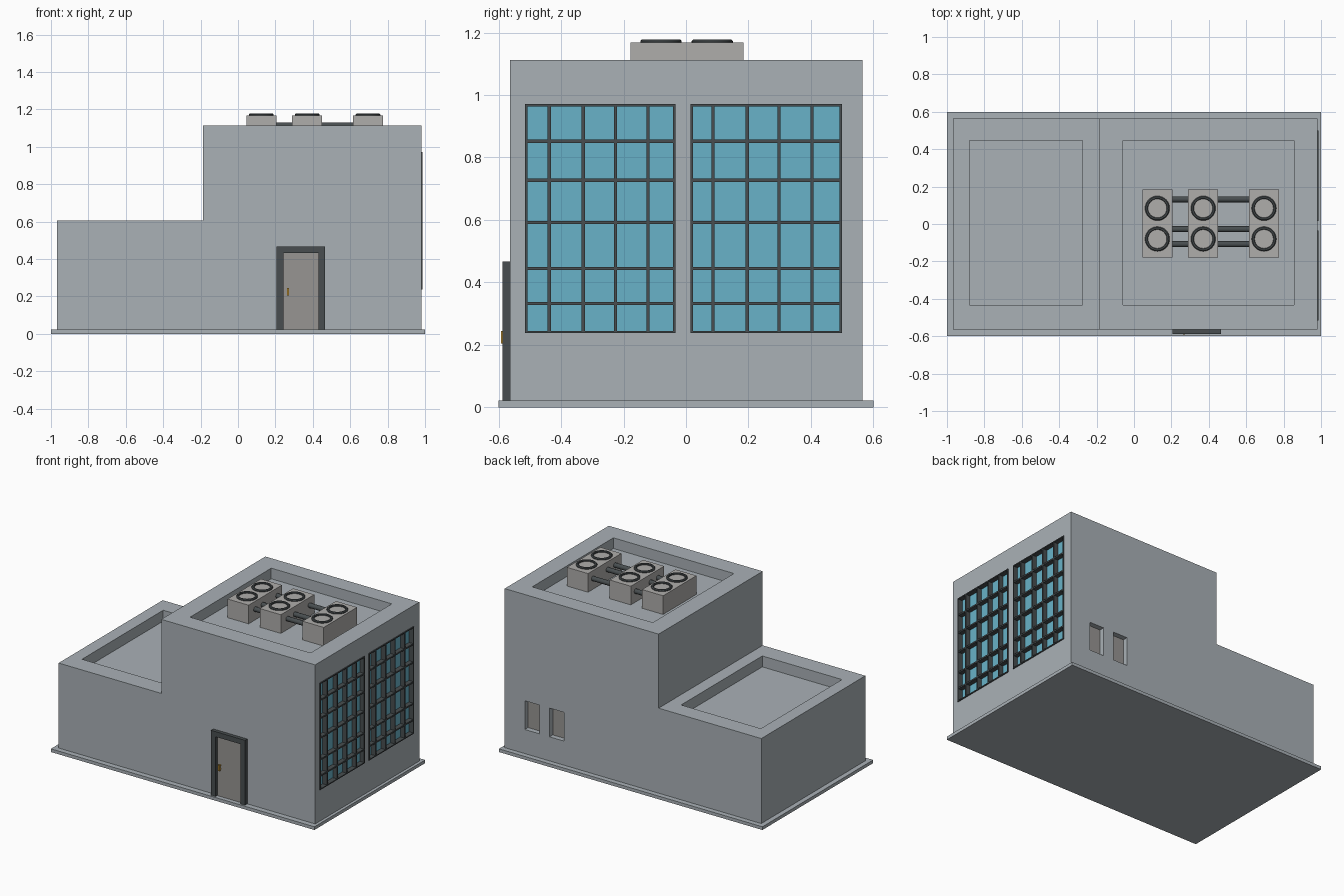
import bpy, bmesh, math
from mathutils import Matrix, Vector

if "Cube" in bpy.data.objects:
    bpy.data.objects.remove(bpy.data.objects["Cube"])


def material(name, r, g, b):
    m = bpy.data.materials.new(name)
    m.diffuse_color = (r, g, b, 1)
    m.use_nodes = True
    m.node_tree.nodes["Principled BSDF"].inputs["Base Color"].default_value = m.diffuse_color
    return m


WALL = material("wall", 0.40, 0.44, 0.47)
DARK = material("dark_metal", 0.065, 0.076, 0.08)
GLASS = material("glass", 0.14, 0.45, 0.58)
PANEL = material("panel", 0.31, 0.30, 0.29)
UNIT = material("vent_unit", 0.43, 0.42, 0.41)
BRASS = material("brass", 0.65, 0.35, 0.04)


def finish(name, bm, mat):
    bmesh.ops.recalc_face_normals(bm, faces=bm.faces)
    me = bpy.data.meshes.new(name)
    bm.to_mesh(me)
    bm.free()
    ob = bpy.data.objects.new(name, me)
    bpy.context.collection.objects.link(ob)
    if mat:
        me.materials.append(mat)
    return ob


def boxes(name, spans, mat=None):
    """One object from boxes given as (x0, x1, y0, y1, z0, z1)."""
    bm = bmesh.new()
    for x0, x1, y0, y1, z0, z1 in spans:
        centre = Vector((x0 + x1, y0 + y1, z0 + z1)) / 2
        size = Matrix.Diagonal((x1 - x0, y1 - y0, z1 - z0, 1))
        bmesh.ops.create_cube(bm, size=1, matrix=Matrix.Translation(centre) @ size)
    return finish(name, bm, mat)


def smooth(ob):
    bpy.ops.object.select_all(action='DESELECT')
    bpy.context.view_layer.objects.active = ob
    ob.select_set(True)
    bpy.ops.object.shade_smooth_by_angle(angle=math.radians(35))


# Ground slab
boxes("base_slab", [(-1, 1, -0.6, 0.6, 0, 0.022)], WALL)

# Stepped building body: side profile pushed through the depth
bm = bmesh.new()
profile = [(-0.967, 0.022), (0.98, 0.022), (0.98, 1.113),
           (-0.188, 1.113), (-0.188, 0.605), (-0.967, 0.605)]
face = bm.faces.new([bm.verts.new((x, -0.563, z)) for x, z in profile])
ext = bmesh.ops.extrude_face_region(bm, geom=[face])
bmesh.ops.translate(bm, vec=(0, 1.128, 0),
                    verts=[v for v in ext["geom"] if isinstance(v, bmesh.types.BMVert)])
body = finish("building_body", bm, WALL)

# Roof wells, big window openings and small back openings
ROOF = 1.04
GLASS_X = 0.953
WINDOWS = [(-0.515, -0.034, (-0.438, -0.329, -0.226, -0.122)),
           (0.015, 0.499, (0.087, 0.196, 0.298, 0.403))]
Z0, Z1 = 0.238, 0.971
RAILS = (0.332, 0.444, 0.592, 0.727, 0.852)
BACK = [(0.53, 0.64), (0.718, 0.828)]
cuts = [(-0.88, -0.275, -0.434, 0.446, 0.53, 0.8),
        (-0.06, 0.855, -0.434, 0.446, ROOF, 1.3)]
cuts += [(GLASS_X - 0.005, 1.1, a, b, Z0, Z1) for a, b, _ in WINDOWS]
cuts += [(a, b, 0.525, 0.7, 0.187, 0.384) for a, b in BACK]
cutter = boxes("opening_cutter", cuts)
cutter.hide_render = True
mod = body.modifiers.new("openings", 'BOOLEAN')
mod.operation = 'DIFFERENCE'
mod.solver = 'EXACT'
mod.object = cutter
bpy.context.view_layer.objects.active = body
bpy.ops.object.modifier_apply(modifier=mod.name)
bpy.data.objects.remove(cutter)

# Large side windows: glass pane, frame and glazing bars
FX = 0.986
for i, (a, b, mullions) in enumerate(WINDOWS):
    boxes(f"window_glass_{i}", [(GLASS_X - 0.005, GLASS_X, a, b, Z0, Z1)], GLASS)
    t, h = 0.007, 0.005
    bars = [(GLASS_X, FX, a, a + t, Z0, Z1), (GLASS_X, FX, b - t, b, Z0, Z1),
            (GLASS_X, FX, a + t, b - t, Z0, Z0 + t), (GLASS_X, FX, a + t, b - t, Z1 - t, Z1)]
    bars += [(GLASS_X, FX - 0.001, y - h, y + h, Z0 + t, Z1 - t) for y in mullions]
    bars += [(GLASS_X, FX - 0.002, a + t, b - t, z - h, z + h) for z in RAILS]
    boxes(f"window_bars_{i}", bars, DARK)

# Small back panels set inside their openings
boxes("back_panels", [(a, b, 0.525, 0.53, 0.187, 0.384) for a, b in BACK], PANEL)

# Door with frame and handle
Y0, Y1 = -0.588, -0.563
boxes("door_frame", [(0.207, 0.242, Y0, Y1, 0.022, 0.467), (0.43, 0.465, Y0, Y1, 0.022, 0.467),
                     (0.242, 0.43, Y0, Y1, 0.432, 0.467)], DARK)
boxes("door_panel", [(0.242, 0.43, -0.57, Y1, 0.022, 0.432)], PANEL)
boxes("door_handle", [(0.261, 0.273, -0.592, -0.582, 0.205, 0.245),
                      (0.263, 0.271, -0.582, -0.57, 0.209, 0.217),
                      (0.263, 0.271, -0.582, -0.57, 0.233, 0.241)], BRASS)

# Rooftop fan units, each with two rings
TOP = 1.168
RING = [(0.066, 0), (0.066, 0.005), (0.061, 0.01), (0.053, 0.01), (0.05, 0.006), (0.05, 0)]
for i, x in enumerate((0.125, 0.37, 0.695)):
    boxes(f"fan_unit_{i}", [(x - 0.08, x + 0.08, -0.178, 0.184, ROOF, TOP)], UNIT)
    for j, y in enumerate((-0.08, 0.084)):
        bm = bmesh.new()
        vs = [bm.verts.new((x + r, y, TOP + z)) for r, z in RING]
        es = [bm.edges.new(p) for p in zip(vs, vs[1:])]
        bmesh.ops.spin(bm, geom=vs + es, cent=(x, y, 0), axis=(0, 0, 1),
                       angle=math.tau, steps=32)
        bmesh.ops.remove_doubles(bm, verts=bm.verts, dist=1e-5)
        smooth(finish(f"fan_ring_{i}_{j}", bm, DARK))

# Pipes linking the units
bm = bmesh.new()
for y in (-0.108, -0.028, 0.132):
    for x0, x1 in ((0.2, 0.295), (0.445, 0.62)):
        m = Matrix.Translation(((x0 + x1) / 2, y, 1.115)) @ Matrix.Rotation(math.pi / 2, 4, 'Y')
        bmesh.ops.create_cone(bm, cap_ends=True, segments=20, radius1=0.016,
                              radius2=0.016, depth=x1 - x0, matrix=m)
smooth(finish("roof_pipes", bm, DARK))
